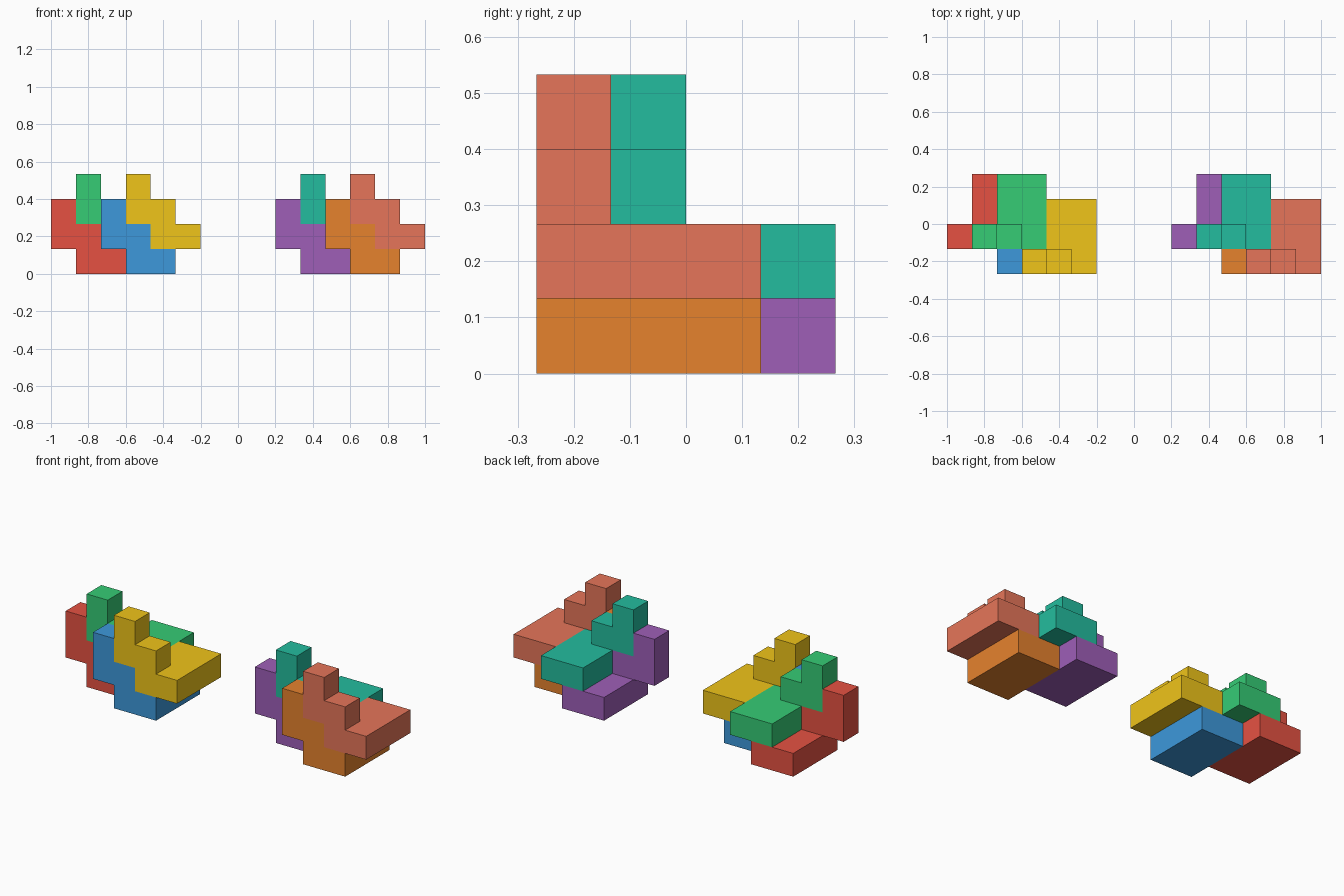
import bpy, bmesh
from mathutils import Color, Vector

if "Cube" in bpy.data.objects:
    bpy.data.objects.remove(bpy.data.objects["Cube"])

U = 2 / 15  # edge of one cube cell

# One puzzle piece: a stepped wall at the front, with a flat 2-wide foot running back
WALL = [(0, 0, 1), (0, 0, 2), (1, 0, 0), (1, 0, 1), (2, 0, 0)]
FOOT = [(x, y, 0) for x in (1, 2) for y in (1, 2)]
CELLS = {Vector(c).freeze() for c in WALL + FOOT}


def piece(name, offset, color):
    bm = bmesh.new()
    origin = Vector((-1, -2 * U, 0))
    # Outer faces only: skip every side shared with a neighbouring cell
    for cell in CELLS:
        for axis in range(3):
            for side in (-1, 1):
                n = Vector((0, 0, 0))
                n[axis] = side
                if (cell + n).freeze() in CELLS:
                    continue
                a, b = Vector((0, 0, 0)), Vector((0, 0, 0))
                a[(axis + 1) % 3] = b[(axis + 2) % 3] = 0.5
                if side < 0:
                    a, b = b, a
                mid = cell + Vector(offset) + Vector((0.5, 0.5, 0.5)) + n / 2
                bm.faces.new([bm.verts.new(origin + U * (mid + d))
                              for d in (-a - b, a - b, a + b, b - a)])
    bmesh.ops.remove_doubles(bm, verts=bm.verts, dist=U / 100)
    bmesh.ops.dissolve_limit(bm, angle_limit=0.01, verts=bm.verts, edges=bm.edges)
    mesh = bpy.data.meshes.new(name)
    bm.to_mesh(mesh)
    bm.free()
    mat = bpy.data.materials.new(name + "_paint")
    mat.diffuse_color = (*Color(color).from_srgb_to_scene_linear(), 1)
    mat.use_nodes = True
    mat.node_tree.nodes["Principled BSDF"].inputs["Base Color"].default_value = mat.diffuse_color
    mesh.materials.append(mat)
    bpy.context.collection.objects.link(bpy.data.objects.new(name, mesh))


# Four interlocking positions, repeated for the left and right clusters
SLOTS = [("back_lower", (0, 1, 0)), ("front_lower", (2, 0, 0)),
         ("back_upper", (1, 1, 1)), ("front_upper", (3, 0, 1))]
# Cluster shift in cells, then the sRGB colour of each slot
CLUSTERS = {
    "left": (0, [(0.90, 0.32, 0.26), (0.24, 0.60, 0.86),
                 (0.21, 0.80, 0.46), (0.94, 0.77, 0.10)]),
    "right": (9, [(0.62, 0.37, 0.72), (0.90, 0.51, 0.18),
                  (0.14, 0.74, 0.62), (0.90, 0.46, 0.35)]),
}
for side, (shift, colors) in CLUSTERS.items():
    for (slot, (x, y, z)), color in zip(SLOTS, colors):
        piece(f"{side}_{slot}_piece", (x + shift, y, z), color)
